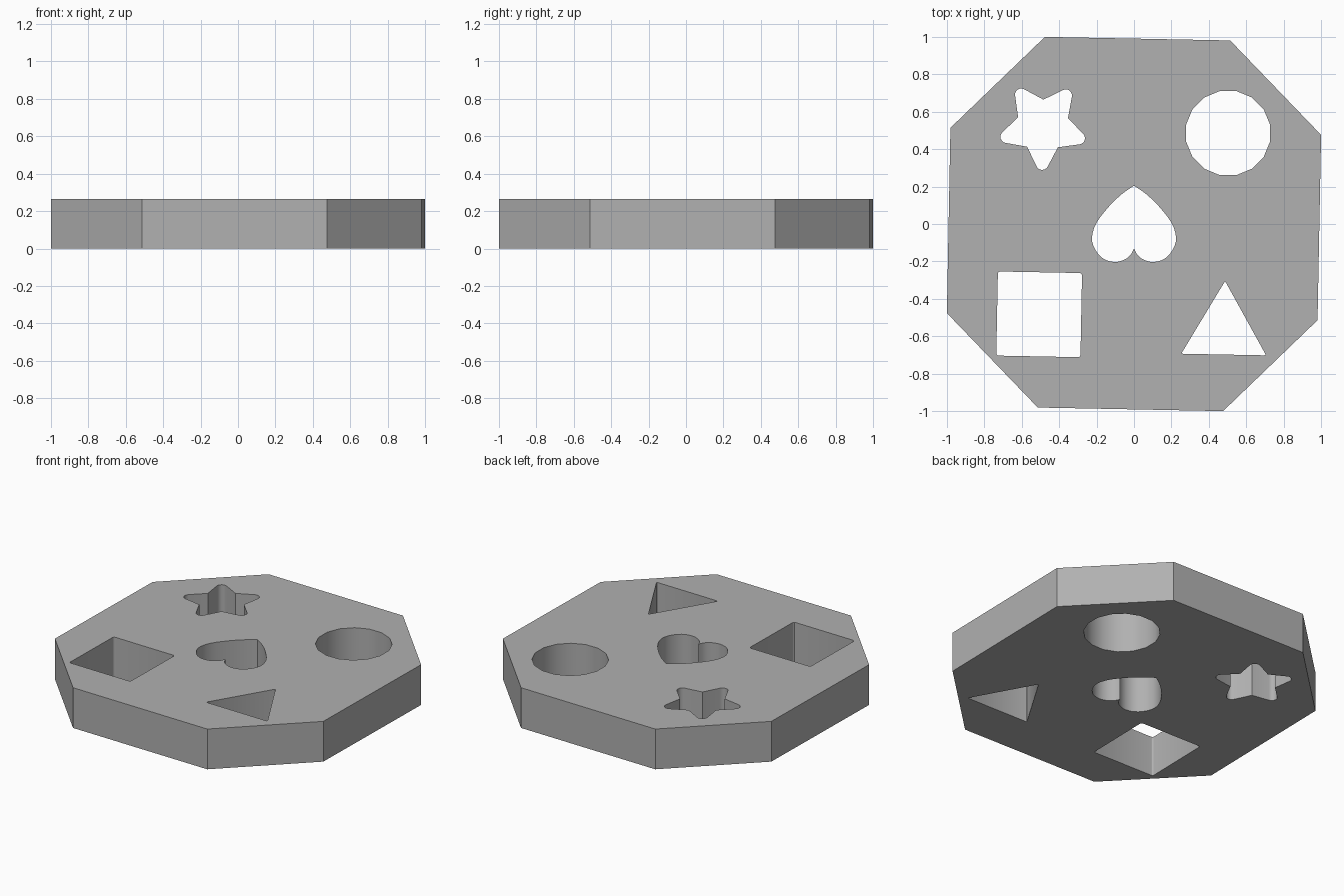
import bpy, bmesh
from math import cos, sin, radians, pi, sqrt
from mathutils import Vector

if "Cube" in bpy.data.objects:
    bpy.data.objects.remove(bpy.data.objects["Cube"])

HEIGHT = 0.265
TWIST = radians(-1.1)   # whole board is turned slightly clockwise


def polar(c, r, a):
    return (c[0] + r * cos(a), c[1] + r * sin(a))


def rounded_shape(center, sides, start, reach, rnd, span, inner=None, steps=6):
    """Regular polygon or star with rounded tips."""
    pts = []
    for i in range(sides):
        a = radians(start) + TWIST + i * 2 * pi / sides
        hub = polar(center, reach - rnd, a)
        for k in range(steps + 1):
            pts.append(polar(hub, rnd, a + radians(span) * (2 * k / steps - 1)))
        if inner:
            pts.append(polar(center, inner, a + pi / sides))
    return pts


def smooth_path(keys, steps=3):
    """Catmull-Rom path through an open list of points."""
    p = [Vector(k) for k in keys]
    p = [2 * p[0] - p[1]] + p + [2 * p[-1] - p[-2]]
    out = []
    for i in range(1, len(p) - 2):
        for k in range(steps):
            t = k / steps
            out.append(0.5 * (2 * p[i] + (p[i + 1] - p[i - 1]) * t
                       + (2 * p[i - 1] - 5 * p[i] + 4 * p[i + 1] - p[i + 2]) * t ** 2
                       + (3 * p[i] - p[i - 1] - 3 * p[i + 1] + p[i + 2]) * t ** 3))
    out.append(p[-2])
    return [(v.x, v.y) for v in out]


# board outline: square with large chamfers
quarter = [polar((0, 0), 1.108, radians(a) + TWIST) for a in (26.57, 63.43)]
outline = []
for i in range(4):
    for x, y in quarter:
        c, s = cos(i * pi / 2), sin(i * pi / 2)
        outline.append((x * c - y * s, x * s + y * c))

# shape sorter holes
circle = [polar((0.503, 0.486), 0.229, (i + 0.5) * pi / 8) for i in range(16)]
star = rounded_shape((-0.487, 0.525), 5, -90, 0.236, 0.033, 64, inner=0.14)
square_rnd = 0.013
square_reach = (0.225 - square_rnd) * sqrt(2) + square_rnd
square = rounded_shape((-0.507, -0.483), 4, 45, square_reach, square_rnd, 45, steps=3)
triangle = rounded_shape((0.482, -0.567), 3, 90, 0.257, 0.005, 60, steps=3)
half = smooth_path([(0, 0.205), (0.067, 0.158), (0.136, 0.091), (0.2, 0.007),
                    (0.225, -0.072), (0.208, -0.136), (0.163, -0.186),
                    (0.106, -0.203), (0.056, -0.193), (0.019, -0.166), (0, -0.13)])
heart = half + [(-x, y) for x, y in reversed(half[1:-1])]

# filled and extruded profile
curve = bpy.data.curves.new("board_profile", 'CURVE')
curve.dimensions = '2D'
curve.fill_mode = 'BOTH'
curve.extrude = HEIGHT / 2
for loop in (outline, circle, star, square, triangle, heart):
    sp = curve.splines.new('POLY')
    sp.points.add(len(loop) - 1)
    for pt, (x, y) in zip(sp.points, loop):
        pt.co = (x, y, 0, 1)
    sp.use_cyclic_u = True
board = bpy.data.objects.new("shape_sorter_board", curve)
bpy.context.collection.objects.link(board)
board.location.z = HEIGHT / 2
bpy.context.view_layer.objects.active = board
board.select_set(True)
bpy.ops.object.convert(target='MESH')
board = bpy.context.view_layer.objects.active

# weld caps to walls
bm = bmesh.new()
bm.from_mesh(board.data)
bmesh.ops.remove_doubles(bm, verts=bm.verts, dist=0.0005)
bmesh.ops.recalc_face_normals(bm, faces=bm.faces)
bm.to_mesh(board.data)
bm.free()
bpy.ops.object.shade_smooth_by_angle(angle=radians(30))

# darker grey finish
grey = bpy.data.materials.new("dark_grey")
grey.diffuse_color = (0.44, 0.44, 0.44, 1)
grey.use_nodes = True
grey.node_tree.nodes["Principled BSDF"].inputs["Base Color"].default_value = grey.diffuse_color
board.data.materials.clear()
board.data.materials.append(grey)
